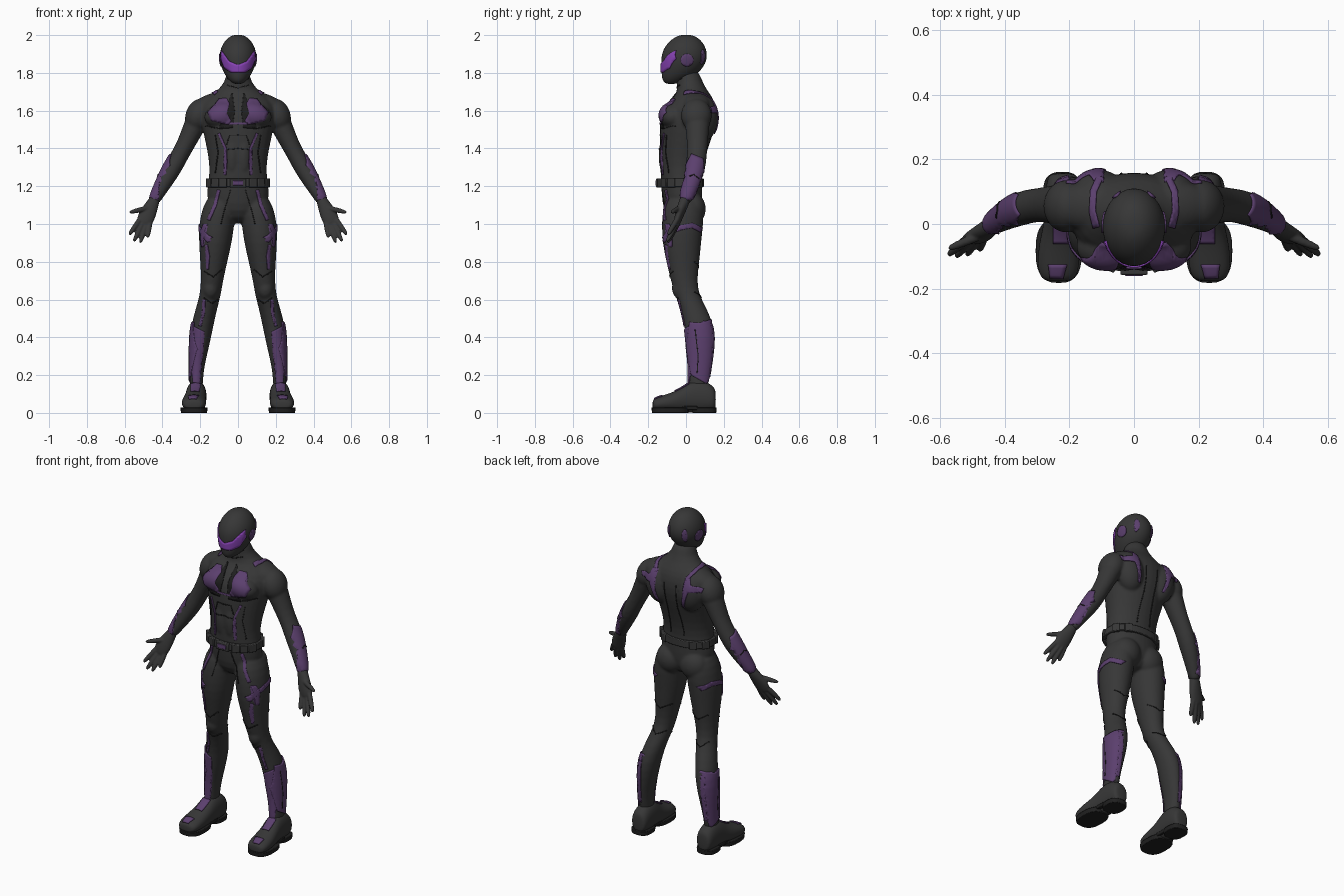
import bpy, bmesh, math
from mathutils import Vector, Matrix
from mathutils.bvhtree import BVHTree

if "Cube" in bpy.data.objects:
    bpy.data.objects.remove(bpy.data.objects["Cube"])


def material(name, rgb):
    m = bpy.data.materials.new(name)
    m.use_nodes = True
    m.diffuse_color = (*rgb, 1)
    bsdf = m.node_tree.nodes["Principled BSDF"]
    bsdf.inputs["Base Color"].default_value = (*rgb, 1)
    bsdf.inputs["Roughness"].default_value = 0.7
    return m


SUIT = material("charcoal suit", (0.038, 0.038, 0.038))
PURPLE = material("dull purple", (0.105, 0.05, 0.155))
VISOR = material("bright purple", (0.24, 0.055, 0.45))
BLACK = material("black rubber", (0.014, 0.014, 0.014))
X, Y, Z = Vector((1, 0, 0)), Vector((0, 1, 0)), Vector((0, 0, 1))


def loft(bm, rings, axis=None, ref=Y, s=1, sides=16, power=1.0):
    """Closed tube through rings of (x, y, z, radius u, radius v)."""
    pts = [Vector(r[:3]) for r in rings]
    loops = []
    for i, (p, r) in enumerate(zip(pts, rings)):
        t = axis or (pts[min(i + 1, len(pts) - 1)] - pts[max(i - 1, 0)]).normalized()
        u = t.cross(ref).normalized()
        v = u.cross(t)
        loop = []
        for k in range(sides):
            c, d = (f(math.tau * k / sides) for f in (math.cos, math.sin))
            c, d = (math.copysign(abs(a) ** power, a) for a in (c, d))
            q = p + u * c * r[3] + v * d * r[4]
            loop.append(bm.verts.new((q.x * s, q.y, q.z)))
        loops.append(loop)
    for a, b in zip(loops, loops[1:]):
        for k in range(sides):
            bm.faces.new((a[k - 1], a[k], b[k], b[k - 1]))
    bm.faces.new(loops[0])
    bm.faces.new(loops[-1])


def ball(bm, x, y, z, rx, ry, rz, tilt=0, s=1):
    m = Matrix.Translation((x * s, y, z)) @ Matrix.Rotation(tilt * s, 4, "Y") @ Matrix.Diagonal((rx, ry, rz, 1))
    bmesh.ops.create_uvsphere(bm, u_segments=16, v_segments=10, radius=1.03, matrix=m)


def box(bm, center, size, turn=0):
    m = Matrix.Translation(center) @ Matrix.Rotation(turn, 4, "Z") @ Matrix.Diagonal((*size, 1))
    bmesh.ops.create_cube(bm, size=1, matrix=m)


def finish(name, bm, mat, subsurf=0, voxel=0, smooth=0, bevel=0):
    bmesh.ops.recalc_face_normals(bm, faces=bm.faces)
    me = bpy.data.meshes.new(name)
    bm.to_mesh(me)
    bm.free()
    me.materials.append(mat)
    me.shade_smooth()
    me.set_sharp_from_angle(angle=math.radians(50))
    ob = bpy.data.objects.new(name, me)
    bpy.context.collection.objects.link(ob)
    if subsurf:
        ob.modifiers.new("round", "SUBSURF").levels = subsurf
        ob.modifiers["round"].render_levels = subsurf
    if voxel:
        md = ob.modifiers.new("fuse", "REMESH")
        md.mode, md.voxel_size, md.use_smooth_shade = "VOXEL", voxel, True
    if smooth:
        md = ob.modifiers.new("relax", "SMOOTH")
        md.iterations, md.factor = smooth, 0.5
    if bevel:
        md = ob.modifiers.new("bevel", "BEVEL")
        md.width, md.segments = bevel, 2
    return ob


# Body: torso, muscles, arms and legs fused into one skin
bm = bmesh.new()
loft(bm, [(0, -.01, 1.0, .06, .06), (0, -.018, 1.07, .15, .105), (0, -.02, 1.15, .172, .11),
          (0, -.025, 1.22, .16, .11), (0, -.025, 1.3, .152, .113), (0, -.012, 1.4, .168, .13),
          (0, .006, 1.5, .192, .148), (0, .015, 1.58, .205, .152), (0, .03, 1.65, .195, .125),
          (0, .04, 1.695, .13, .085), (0, .02, 1.74, .07, .072), (0, .005, 1.83, .06, .06)], axis=Z)
for s in (1, -1):
    ball(bm, .085, -.07, 1.575, .095, .072, .065, .2, s)        # chest
    ball(bm, .11, .09, 1.56, .085, .08, .12, .15, s)            # shoulder blade
    ball(bm, .135, .055, 1.64, .12, .075, .05, .32, s)          # trapezius
    ball(bm, .08, .035, 1.08, .085, .07, .085, 0, s)            # buttock
    ball(bm, .21, .055, 1.575, .068, .082, .09, -.35, s)        # deltoid
    ball(bm, .03, -.115, 1.36, .035, .03, .1, 0, s)             # abdomen
    loft(bm, [(.12, .06, 1.63, .05, .06), (.2, .06, 1.59, .066, .075), (.235, .06, 1.51, .058, .064),
              (.272, .06, 1.43, .049, .056), (.31, .058, 1.36, .047, .053), (.345, .05, 1.3, .051, .055),
              (.385, .033, 1.23, .045, .048), (.43, .005, 1.15, .034, .037), (.45, -.008, 1.11, .029, .031)], s=s)
    loft(bm, [(.09, -.01, 1.16, .06, .08), (.1, -.015, 1.09, .09, .11), (.113, -.018, 1.0, .096, .113),
              (.12, -.023, .9, .089, .105), (.128, -.016, .8, .073, .089), (.137, -.012, .7, .059, .071),
              (.147, .008, .62, .057, .064), (.168, .043, .55, .058, .071), (.192, .073, .45, .061, .08),
              (.204, .075, .35, .052, .075), (.216, .074, .25, .039, .062), (.22, .067, .18, .035, .057),
              (.222, .06, .09, .036, .05)], axis=Z, s=s)
    ball(bm, .145, -.025, .66, .045, .05, .06, 0, s)            # knee
body = finish("body_suit", bm, SUIT, subsurf=1, voxel=.008, smooth=3)

# Head
bm = bmesh.new()
loft(bm, [(0, -.08, 1.74, .022, .025), (0, -.062, 1.762, .05, .065), (0, -.03, 1.8, .077, .1),
          (0, -.013, 1.85, .095, .119), (0, -.008, 1.9, .1, .123), (0, -.004, 1.95, .085, .103),
          (0, 0, 1.988, .053, .064), (0, 0, 2.002, .02, .025)], axis=Z, sides=24)
head = finish("head", bm, SUIT, subsurf=2)

# Hands: palm, four fingers and a thumb
fingers = [((.522, -.05, 1.02), (.574, -.095, .945)), ((.505, -.048, 1.005), (.55, -.1, .91)),
           ((.486, -.045, 1.0), (.517, -.095, .903)), ((.466, -.042, 1.01), (.478, -.08, .93)),
           ((.475, -.035, 1.085), (.572, -.075, 1.062))]
for s, side in ((1, "left"), (-1, "right")):
    bm = bmesh.new()
    loft(bm, [(.435, 0, 1.145, .028, .03), (.45, -.012, 1.11, .032, .028), (.475, -.032, 1.06, .046, .025),
              (.493, -.044, 1.02, .046, .02), (.503, -.052, .99, .035, .014)], s=s)
    for a, b in fingers:
        a, b = Vector(a), Vector(b)
        loft(bm, [(*a.lerp(b, t), r, r) for t, r in ((-.2, .014), (.1, .015), (.5, .0145), (.9, .012), (1.04, .006))],
             s=s, sides=10)
    finish(side + "_hand", bm, SUIT, subsurf=1, voxel=.005, smooth=2)

# Shoes with split soles
shoes = {}
for s, side in ((1, "left"), (-1, "right")):
    bm = bmesh.new()
    loft(bm, [(.235, -.178, .042, .035, .022), (.235, -.165, .046, .058, .033), (.234, -.12, .052, .067, .042),
              (.231, -.06, .06, .064, .054), (.226, -.015, .07, .058, .068), (.222, .03, .086, .056, .088),
              (.22, .1, .088, .055, .086), (.22, .145, .075, .05, .066), (.22, .158, .07, .033, .05)],
         axis=Y, ref=Z, s=s, power=.92)
    shoes[s] = finish(side + "_shoe", bm, SUIT, subsurf=2)
    bm = bmesh.new()
    for x, y, rx, ry in ((.233, -.083, .072, .1), (.222, .096, .06, .066)):
        loft(bm, [(x, y, 0, rx * .96, ry * .97), (x, y, .028, rx, ry)], axis=Z, s=s, sides=28, power=.75)
    box(bm, (.226 * s, .02, .026), (.1, .08, .02))
    finish(side + "_sole", bm, BLACK, bevel=.003)

# Belt, pouches and buckle
bm = bmesh.new()
loft(bm, [(0, -.027, 1.197, .17, .122), (0, -.027, 1.24, .166, .122)], axis=Z, sides=40, power=.9)
finish("belt", bm, SUIT, bevel=.004)
bm = bmesh.new()
for s in (1, -1):
    for a in (.5, .8, 1.15, 2.0, 2.5):
        x, y = .165 * math.sin(a), -.027 - .121 * math.cos(a)
        box(bm, (x * s, y, 1.218), (.045, .022, .048), math.atan2(math.sin(a) * .122, math.cos(a) * .17) * s)
finish("belt_pouches", bm, SUIT, bevel=.004)
bm = bmesh.new()
box(bm, (0, -.148, 1.217), (.085, .02, .05))
finish("buckle_frame", bm, SUIT, bevel=.005)
bm = bmesh.new()
box(bm, (0, -.157, 1.217), (.055, .008, .026))
finish("buckle_plate", bm, PURPLE, bevel=.003)

deps = bpy.context.evaluated_depsgraph_get()
TREE = {ob: BVHTree.FromObject(ob, deps) for ob in (body, head, *shoes.values())}
# Each view places a flat outline point at a depth and gives the direction it is pressed along
VIEWS = {"front": (lambda a, b, d: Vector((a, -d, b)), Y), "back": (lambda a, b, d: Vector((a, d, b)), -Y),
         "side": (lambda a, b, d: Vector((d, a, b)), -X), "top": (lambda a, b, d: Vector((a, b, d)), -Z)}


def panel(name, target, view, outline, mat=PURPLE, mirror=True, thick=.006, near=.2):
    """Thin plate: a flat outline pressed on to the target; points that miss wrap to the surface by depth near."""
    place, aim = VIEWS[view]
    for s in ((1, -1) if mirror else (1,)):
        ob = target[s] if isinstance(target, dict) else target
        tree, flip = TREE[ob], Vector((s, 1, 1))
        bm = bmesh.new()
        bm.faces.new([bm.verts.new(place(*p, 3) * flip) for p in outline])
        bmesh.ops.triangulate(bm, faces=bm.faces)
        for _ in range(6):
            long = [e for e in bm.edges if e.calc_length() > .016]
            if long:
                bmesh.ops.subdivide_edges(bm, edges=long, cuts=1)
                bmesh.ops.triangulate(bm, faces=bm.faces)
        for v in bm.verts:
            hit, n, _, dist = tree.ray_cast(v.co, aim * flip)
            if hit is None or dist > 3 - near + .2:
                hit, n, *_ = tree.find_nearest(v.co + aim * flip * (3 - near))
            v.co = hit + n * thick * .4
        plate = finish(name if not mirror else ("left_" if s > 0 else "right_") + name, bm, mat)
        md = plate.modifiers.new("thickness", "SOLIDIFY")
        md.thickness, md.offset = thick, 0


def stripe(name, target, view, path, width=.012, mat=PURPLE, **kw):
    pts = [Vector(p) for p in path]
    left, right = [], []
    for i, p in enumerate(pts):
        d = (pts[min(i + 1, len(pts) - 1)] - pts[max(i - 1, 0)]).normalized()
        n = Vector((-d.y, d.x)) * width / 2
        left.append(p + n)
        right.append(p - n)
    panel(name, target, view, left + right[::-1], mat, **kw)


def oval(x, z, rx, rz):
    return [(x + rx * math.cos(k * math.tau / 20), z + rz * math.sin(k * math.tau / 20)) for k in range(20)]


# Head details
half = [(.045, 1.862), (.085, 1.918), (.09, 1.875), (.069, 1.825), (.035, 1.803)]
panel("visor", head, "front", [(0, 1.843)] + half + [(-x, z) for x, z in half[::-1]], VISOR, mirror=False)
panel("ear_disc", head, "side", oval(.005, 1.868, .033, .033))
panel("head_back_mark", head, "back", oval(.052, 1.885, .012, .038))

# Purple suit panels
panel("chest_panel", body, "front", [(.045, 1.635), (.06, 1.665), (.1, 1.66), (.118, 1.635), (.16, 1.59),
                                     (.14, 1.548), (.05, 1.525), (.035, 1.545), (.06, 1.585)])
stripe("chest_bar", body, "front", [(-.05, 1.532), (.05, 1.532)], .01, mirror=False)
stripe("waist_stripe", body, "front", [(.1, 1.48), (.066, 1.4), (.062, 1.33), (.068, 1.26)])
stripe("shoulder_strap", body, "top", [(.115, -.01), (.128, .04), (.125, .1), (.105, .145)], .02, near=1.6)
panel("back_panel", body, "back", [(.095, 1.66), (.125, 1.66), (.14, 1.625), (.21, 1.615), (.2, 1.59),
                                   (.13, 1.585), (.095, 1.48), (.08, 1.48), (.098, 1.58)])
panel("forearm_guard", body, "side", [(-.01, 1.29), (.03, 1.37), (.09, 1.345), (.095, 1.25), (.05, 1.13),
                                      (-.035, 1.125), (-.035, 1.2)], near=.42)
stripe("hip_stripe", body, "front", [(.1, 1.18), (.12, 1.1), (.155, 1.02)], .016)
stripe("thigh_band", body, "side", [(-.12, .91), (-.09, .955), (-.03, .98), (.03, .992), (.08, .968)], .026)
panel("thigh_patch", body, "front", [(.16, 1.0), (.182, 1.0), (.196, .96), (.192, .88), (.18, .88), (.178, .95)])
stripe("thigh_stripe", body, "front", [(.165, .89), (.155, .83), (.16, .76)], .012)
stripe("knee_stripe", body, "front", [(.178, .6), (.182, .53), (.2, .46)], .014)
panel("shin_guard", body, "side", [(.02, .48), (.07, .475), (.15, .5), (.162, .44), (.145, .2), (.105, .155),
                                   (.03, .2), (.005, .34)], thick=.008, near=.24)
panel("shin_plate", body, "front", [(.178, .43), (.235, .46), (.25, .36), (.24, .2), (.235, .15), (.205, .15),
                                    (.202, .25), (.185, .34)], near=.0)
panel("calf_plate", body, "back", [(.2, .47), (.245, .49), (.25, .36), (.24, .2), (.215, .19), (.205, .34)])
panel("instep_plate", shoes, "top", [(.198, .015), (.248, .015), (.25, -.06), (.205, -.06)])
panel("toe_cap", shoes, "top", [(.208, -.125), (.265, -.125), (.26, -.166), (.22, -.168)])

# Dark seams
seams = [("front", [(.03, 1.69), (.02, 1.6), (.03, 1.51), (.1, 1.505), (.17, 1.52)]),
         ("front", [(.0, 1.47), (.045, 1.47), (.06, 1.42)]), ("front", [(.0, 1.4), (.055, 1.395)]),
         ("front", [(.12, 1.47), (.105, 1.38), (.12, 1.27)]), ("front", [(.04, 1.18), (.07, 1.08), (.09, 1.0)]),
         ("front", [(.085, .76), (.13, .72), (.18, .75)]), ("front", [(.105, .6), (.14, .58), (.18, .61)]),
         ("back", [(.04, 1.6), (.035, 1.45), (.045, 1.27)]), ("back", [(.07, .8), (.13, .77), (.18, .8)]),
         ("back", [(.1, .63), (.15, .61), (.19, .64)]), ("side", [(.05, .44), (.065, .3), (.06, .21)]),
         ("side", [(.02, 1.25), (.04, 1.26), (.065, 1.24)])]
for i, (view, path) in enumerate(seams):
    stripe("seam_%d" % (i + 1), body, view, path, .005, BLACK, thick=.009 if view == "side" else .004)
for z in (1.72, 1.755):
    stripe("neck_seam", body, "front", [(-.055, z + .015), (0, z), (.055, z + .015)], .005, BLACK, mirror=False, thick=.004)
